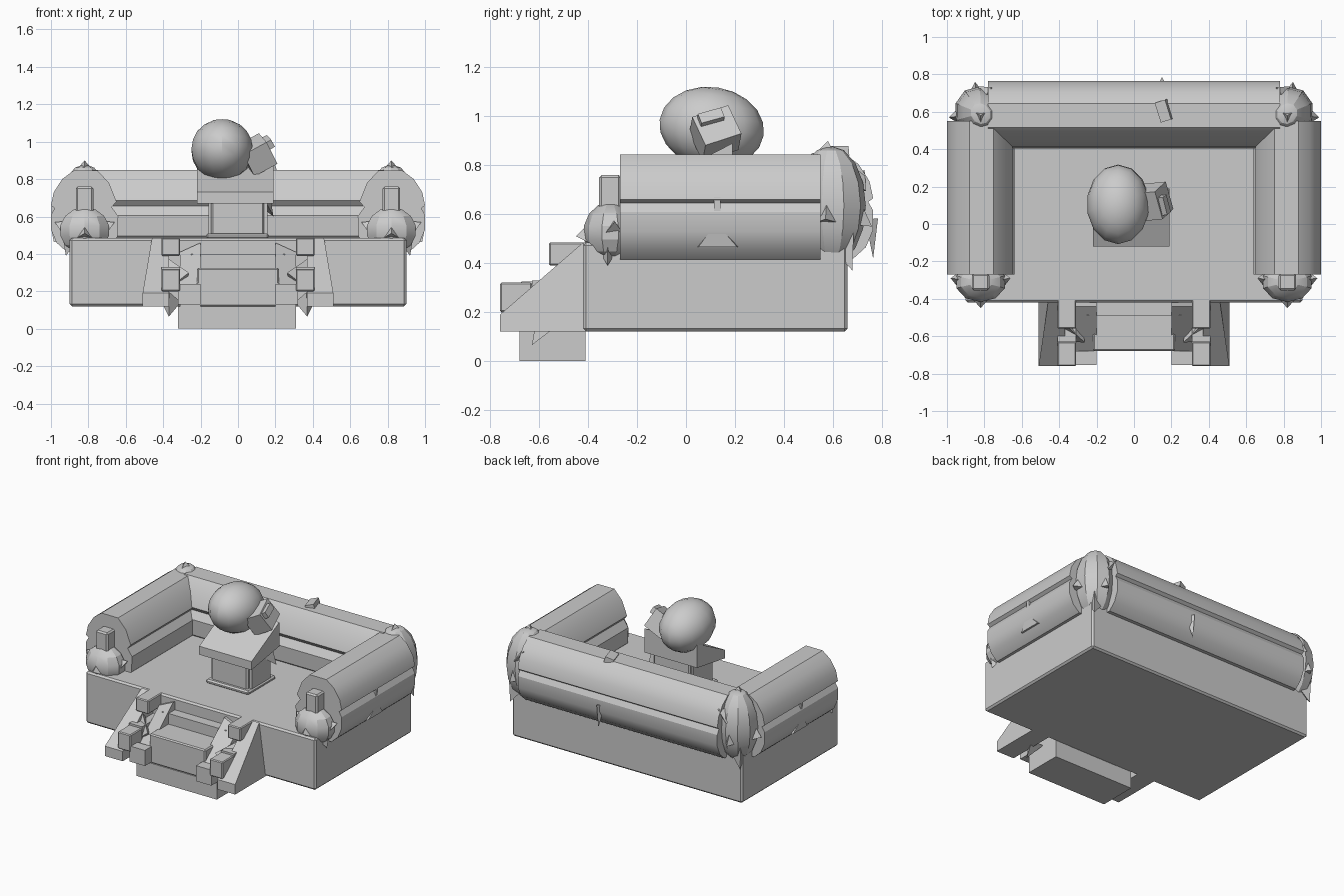
import bpy, bmesh, math
from mathutils import Vector, Euler

if "Cube" in bpy.data.objects:
    bpy.data.objects.remove(bpy.data.objects["Cube"])


def finish(name, bm, smooth=None):
    bmesh.ops.recalc_face_normals(bm, faces=bm.faces)
    me = bpy.data.meshes.new(name)
    bm.to_mesh(me)
    bm.free()
    ob = bpy.data.objects.new(name, me)
    bpy.context.collection.objects.link(ob)
    if smooth:
        bpy.context.view_layer.objects.active = ob
        ob.select_set(True)
        bpy.ops.object.shade_smooth_by_angle(angle=math.radians(smooth))
        ob.select_set(False)
    return ob


def box(name, x, y, z, rot=(0, 0, 0), bevel=0):
    """Box from (min, max) ranges on each axis, rotated about its centre."""
    bm = bmesh.new()
    bmesh.ops.create_cube(bm, size=1)
    for v in bm.verts:
        v.co = Vector((v.co.x * (x[1] - x[0]), v.co.y * (y[1] - y[0]), v.co.z * (z[1] - z[0])))
    ob = finish(name, bm)
    ob.location = (sum(x) / 2, sum(y) / 2, sum(z) / 2)
    ob.rotation_euler = rot
    if bevel:
        m = ob.modifiers.new("bevel", 'BEVEL')
        m.width, m.segments = bevel, 1
    return ob


def loft(name, a, b, smooth=None):
    """Solid between two matching outlines."""
    bm = bmesh.new()
    va, vb = [bm.verts.new(p) for p in a], [bm.verts.new(p) for p in b]
    n = len(a)
    bm.faces.new(va)
    bm.faces.new(vb)
    for i in range(n):
        bm.faces.new((va[i], va[(i + 1) % n], vb[(i + 1) % n], vb[i]))
    return finish(name, bm, smooth)


def ball(name, c, r, seg=10, rings=7, rot=(0, 0, 0), smooth=None):
    bm = bmesh.new()
    bmesh.ops.create_uvsphere(bm, u_segments=seg, v_segments=rings, radius=1)
    for v in bm.verts:
        v.co = Vector((v.co.x * r[0], v.co.y * r[1], v.co.z * r[2]))
    ob = finish(name, bm, smooth)
    ob.location, ob.rotation_euler = c, rot
    return ob


def spike(name, base, tip, r):
    """Three-sided pointed flap from base to tip."""
    d = Vector(tip) - Vector(base)
    bm = bmesh.new()
    bmesh.ops.create_cone(bm, cap_ends=True, segments=3, radius1=r, radius2=0, depth=d.length)
    bmesh.ops.translate(bm, verts=bm.verts, vec=(0, 0, d.length / 2))
    ob = finish(name, bm)
    ob.location = base
    ob.rotation_euler = d.to_track_quat('Z', 'Y').to_euler()
    return ob


# Platform
box("platform", (-.9, .9), (-.42, .66), (.12, .485), bevel=.012)

# Padded rail section: u is outward, grooved at mid height
rail = [(-.17, .68), (-.13, .78), (-.07, .845), (.06, .845), (.12, .8), (.165, .73),
        (.18, .66), (.16, .645), (.18, .61), (.18, .53), (.15, .46), (.1, .415),
        (-.1, .415), (-.175, .49), (-.18, .6), (-.145, .65)]
loft("back_rail", [(-.78, .585 + u, z + .005) for u, z in rail],
     [(.78, .585 + u, z + .005) for u, z in rail], 28)
box("back_rail_tag", (.13, .19), (.55, .66), (.83, .87), (0, -.3, .3))
spike("back_rail_tie", (.15, .75, .58), (.15, .765, .42), .035)

for s, side in ((-1, "left"), (1, "right")):
    loft(side + "_rail", [(s * (.82 + u), -.27, z) for u, z in rail],
         [(s * (.82 + u), .55, z) for u, z in rail], 28)
    # Tie on the outside of the rail
    loft(side + "_rail_tie", [(s * .96, .04, .465), (s * .96, .22, .465), (s * .96, .15, .545), (s * .96, .10, .545)],
         [(s * .985, .05, .465), (s * .985, .21, .465), (s * 1.0, .14, .545), (s * 1.0, .11, .545)])
    box(side + "_rail_strap", (s * .985 - .013, s * .985 + .013), (.115, .14), (.54, .67))

    # Wrapped back corner with pointed folds
    ball(side + "_back_corner", (s * .82, .59, .635), (.135, .15, .245), 10, 8, (0, 0, s * -.6), 25)
    spike(side + "_corner_top_fold", (s * .82, .58, .82), (s * .82, .58, .9), .08)
    spike(side + "_corner_side_fold", (s * .9, .58, .60), (s * .99, .57, .58), .09)
    spike(side + "_corner_back_fold", (s * .84, .66, .6), (s * .85, .76, .55), .09)
    spike(side + "_corner_low_fold", (s * .86, .64, .5), (s * .9, .68, .37), .07)
    spike(side + "_corner_inner_fold", (s * .8, .68, .72), (s * .76, .73, .78), .07)

    # Gathered front end of the rail with a knob
    ball(side + "_front_knot", (s * .82, -.31, .525), (.14, .11, .125), 10, 7, smooth=25)
    box(side + "_front_knob", (s * .82 - .047, s * .82 + .047), (-.355, -.265), (.6, .76), bevel=.01)
    spike(side + "_knot_front_fold", (s * .82, -.36, .51), (s * .82, -.45, .51), .09)
    for t in (-1, 1):
        spike(side + "_knot_fold", (s * .82 + t * .08, -.3, .52), (s * .82 + t * .16, -.29, .57), .07)
        spike(side + "_knot_low_fold", (s * .82 + t * .07, -.32, .47), (s * .82 + t * .1, -.32, .39), .05)

    # Sloping stair flank
    flank = [(-.76, .12), (-.76, .19), (-.42, .485), (-.40, .12)]
    loft(side + "_stair_flank", [(s * .37, y, z) for y, z in flank],
         [(s * (.46 if z > .4 else .51), y, z) for y, z in flank])
    # Stair posts and blocks
    box(side + "_upper_post", (s * .36 - .05, s * .36 + .05), (-.56, -.35), (.39, .485), bevel=.006)
    box(side + "_middle_post", (s * .36 - .05, s * .36 + .05), (-.63, -.42), (.2, .33))
    box(side + "_lower_post", (s * .36 - .05, s * .36 + .05), (-.76, -.63), (.2, .32), bevel=.006)
    box(side + "_lower_block", (s * .26 - .06, s * .26 + .06), (-.755, -.68), (.13, .24))
    cheek = [(-.68, .12), (-.68, .25), (-.44, .46), (-.41, .46), (-.41, .12)]
    loft(side + "_stair_cheek", [(s * .2, y, z) for y, z in cheek], [(s * .31, y, z - .05 * (z > .2)) for y, z in cheek])
    spike(side + "_post_low_fold", (s * .36, -.56, .16), (s * .37, -.63, .065), .06)
    spike(side + "_post_brace", (s * .3, -.6, .25), (s * .41, -.5, .4), .07)

# Stairs
box("bottom_step", (-.32, .31), (-.68, -.41), (0, .12))
box("middle_step", (-.22, .22), (-.68, -.41), (.12, .325), bevel=.008)
box("upper_step", (-.25, .25), (-.49, -.41), (.3, .4))

# Central stand
box("stand_base", (-.17, .165), (-.12, .19), (.48, .51), bevel=.01)
box("stand_column", (-.145, .14), (-.095, .165), (.5, .72), bevel=.01)
for s in (-1, 1):
    box("stand_column_edge", (s * .145 - .012, s * .145 + .012), (-.07, .14), (.5, .7))
# Sloping stand top with upright side panels
top = [(-.12, .67), (-.12, .73), (.19, .89), (.19, .72)]
loft("stand_top", [(-.22, y, z) for y, z in top], [(.19, y, z) for y, z in top])
spike("stand_side_fold", (.12, .1, .72), (.19, .16, .6), .07)

# Globe on the stand with its tilted side handle
ball("globe", (-.085, .105, .955), (.168, .215, .165), 14, 10, (-.15, 0, 0), 30)
box("globe_handle", (.03, .17), (.04, .20), (.86, 1.0), (.35, -.5, .1))
box("handle_tip", (.11, .18), (.05, .15), (.965, 1.01), (.3, -.5, .1))
